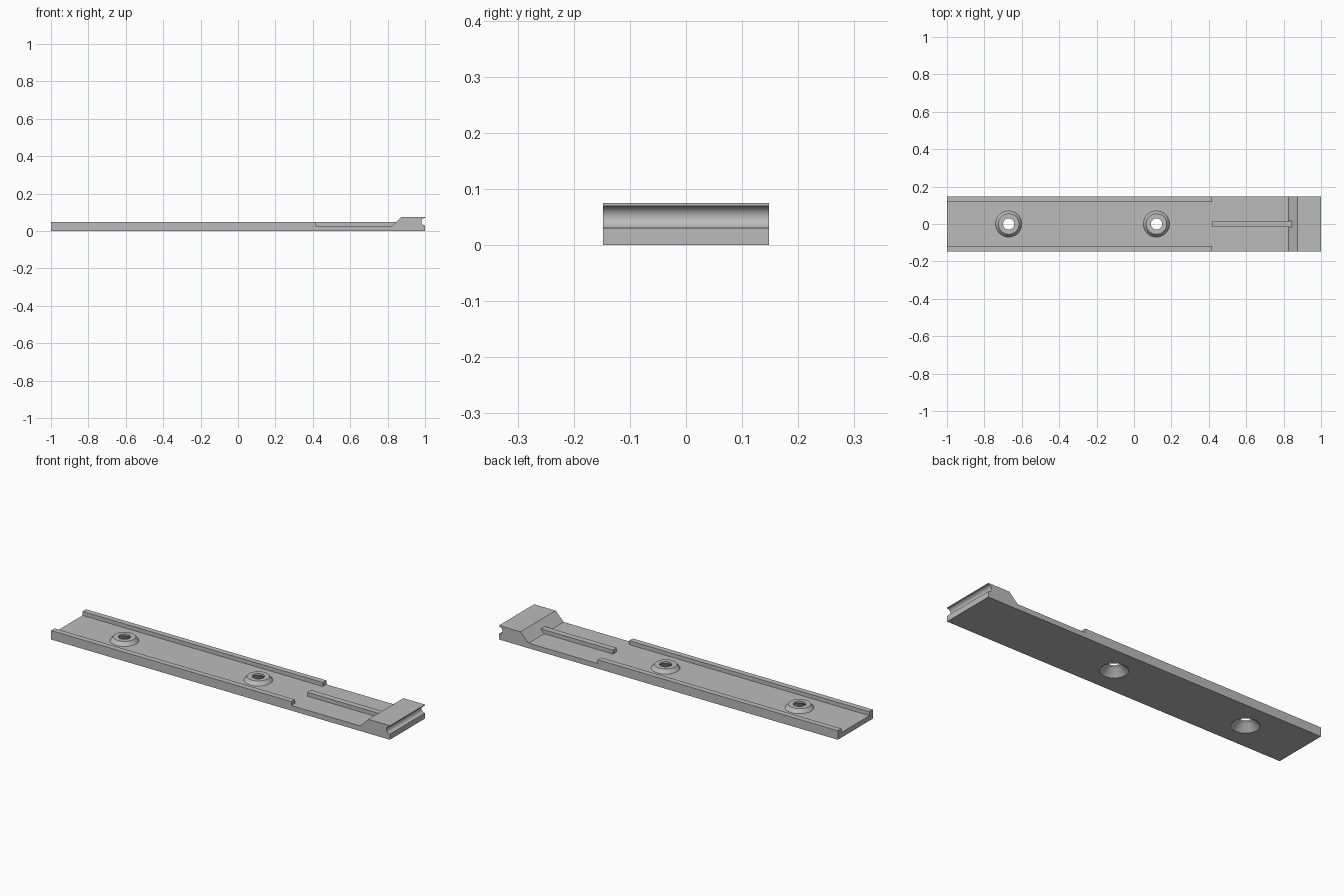
import bpy, bmesh, math

if "Cube" in bpy.data.objects:
    bpy.data.objects.remove(bpy.data.objects["Cube"], do_unlink=True)

HALF_W, FLOOR, RAIL_TOP, BLOCK_TOP = 0.148, 0.027, 0.048, 0.075
HOLES = (("rear", -0.67), ("middle", 0.12))

grey = bpy.data.materials.new("plain grey")
grey.use_nodes = True
colour = (0.5, 0.5, 0.5, 1)
grey.diffuse_color = colour
grey.node_tree.nodes["Principled BSDF"].inputs["Base Color"].default_value = colour


def finish(name, bm):
    bmesh.ops.recalc_face_normals(bm, faces=bm.faces)
    mesh = bpy.data.meshes.new(name)
    bm.to_mesh(mesh)
    bm.free()
    mesh.materials.append(grey)
    obj = bpy.data.objects.new(name, mesh)
    bpy.context.collection.objects.link(obj)
    return obj


def extrude_profile(name, points, half):
    """Side outline in x and z, extruded across y."""
    bm = bmesh.new()
    face = bm.faces.new([bm.verts.new((x, -half, z)) for x, z in points])
    ext = bmesh.ops.extrude_face_region(bm, geom=[face])["geom"]
    verts = [v for v in ext if isinstance(v, bmesh.types.BMVert)]
    bmesh.ops.translate(bm, verts=verts, vec=(0, 2 * half, 0))
    return finish(name, bm)


def lathe(name, x, points, steps=48):
    """Closed ring of (radius, z) points turned about a vertical axis."""
    bm = bmesh.new()
    rings = []
    for i in range(steps):
        a = math.tau * i / steps
        rings.append([bm.verts.new((x + r * math.cos(a), r * math.sin(a), z))
                      for r, z in points])
    n = len(points)
    for i in range(steps):
        p, q = rings[i], rings[(i + 1) % steps]
        for j in range(n):
            k = (j + 1) % n
            bm.faces.new((p[j], q[j], q[k], p[k]))
    return finish(name, bm)


def cone(name, x, r1, z1, r2, z2):
    bm = bmesh.new()
    bmesh.ops.create_cone(bm, cap_ends=True, segments=48, radius1=r1,
                          radius2=r2, depth=z2 - z1)
    bmesh.ops.translate(bm, verts=bm.verts, vec=(x, 0, (z1 + z2) / 2))
    return finish(name, bm)


def smooth(obj):
    bpy.ops.object.select_all(action="DESELECT")
    obj.select_set(True)
    bpy.context.view_layer.objects.active = obj
    bpy.ops.object.shade_smooth_by_angle(angle=math.radians(30))


# Body outline with a round groove in the raised end block
groove = [(1 - 0.02 * math.cos(math.radians(a)), 0.05 + 0.02 * math.sin(math.radians(a)))
          for a in range(-90, 91, 10)]
outline = [(-1, 0), (1, 0)] + groove + [
    (1, BLOCK_TOP), (0.873, BLOCK_TOP), (0.825, FLOOR),
    (0.418, FLOOR), (0.418, RAIL_TOP), (-1, RAIL_TOP)]
body = extrude_profile("slide_body", outline, HALF_W)

# Channel between the two side rails, and the countersunk holes
cutters = [extrude_profile("channel_cutter", [
    (-1.1, FLOOR), (0.5, FLOOR), (0.5, 0.2), (-1.1, 0.2)], 0.118)]
slope = (0.068 - 0.03) / 0.038
for label, x in HOLES:
    cutters.append(cone(label + "_hole_cutter", x, 0.068 + slope * 0.01, -0.01, 0.03, 0.038))
for cutter in cutters:
    cutter.hide_render = True
    mod = body.modifiers.new(cutter.name, "BOOLEAN")
    mod.operation, mod.solver, mod.object = "DIFFERENCE", "EXACT", cutter

# Bake the cuts and drop the helpers
graph = bpy.context.evaluated_depsgraph_get()
baked = bpy.data.meshes.new_from_object(body.evaluated_get(graph))
body.modifiers.clear()
body.data = baked
for cutter in cutters:
    bpy.data.objects.remove(cutter, do_unlink=True)
smooth(body)

# Raised collars around the holes
for label, x in HOLES:
    smooth(lathe(label + "_hole_collar", x, [
        (0.07, FLOOR), (0.055, 0.047), (0.03, 0.047),
        (0.03, 0.038), (0.068 - slope * FLOOR, FLOOR)]))

# Centre rib running into the sloped face of the end block
extrude_profile("centre_rib", [
    (0.42, FLOOR), (0.825, FLOOR), (0.846, RAIL_TOP), (0.42, RAIL_TOP)], 0.016)
